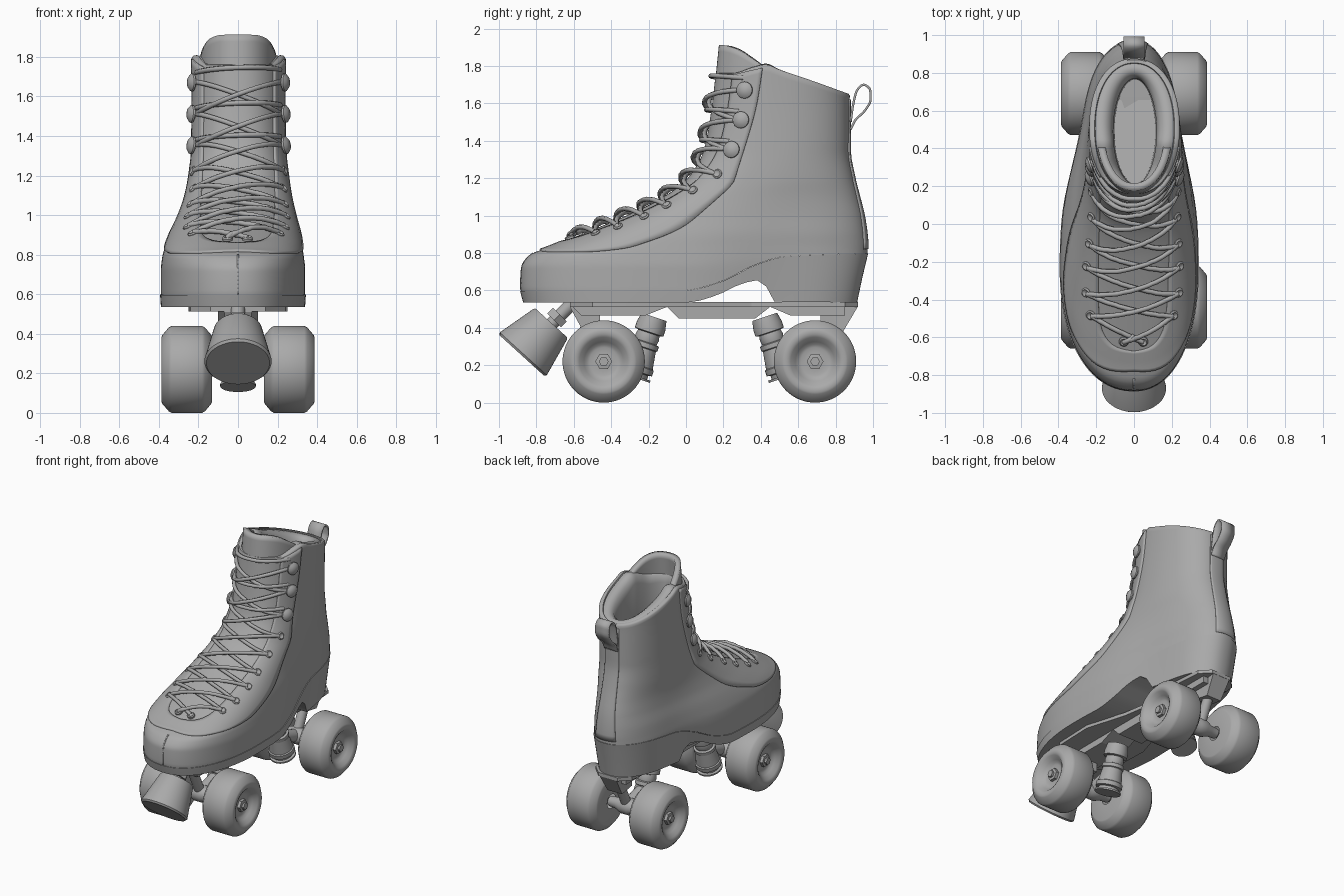
import bpy, bmesh, math
from mathutils import Vector

if "Cube" in bpy.data.objects:
    bpy.data.objects.remove(bpy.data.objects["Cube"])

grey = bpy.data.materials.new("plain_grey")
grey.use_nodes = True
grey.diffuse_color = (0.4, 0.4, 0.4, 1)
grey.node_tree.nodes["Principled BSDF"].inputs["Base Color"].default_value = (0.4, 0.4, 0.4, 1)


# ---------- helpers ----------
def finish(obj, angle=35):
    obj.data.materials.append(grey)
    bpy.ops.object.select_all(action="DESELECT")
    obj.select_set(True)
    bpy.context.view_layer.objects.active = obj
    bpy.ops.object.shade_smooth_by_angle(angle=math.radians(angle))
    return obj


def make(name, verts, faces, thickness=0, angle=35):
    mesh = bpy.data.meshes.new(name)
    mesh.from_pydata([tuple(v) for v in verts], [], faces)
    bm = bmesh.new()
    bm.from_mesh(mesh)
    bmesh.ops.remove_doubles(bm, verts=bm.verts, dist=0.0001)
    bmesh.ops.recalc_face_normals(bm, faces=bm.faces)
    bm.to_mesh(mesh)
    bm.free()
    obj = bpy.data.objects.new(name, mesh)
    bpy.context.collection.objects.link(obj)
    if thickness:
        mod = obj.modifiers.new("thickness", "SOLIDIFY")
        mod.thickness, mod.offset = thickness, 0
    return finish(obj, angle)


def grid_faces(rows, cols, closed):
    return [(r * cols + c, r * cols + (c + 1) % cols, (r + 1) * cols + (c + 1) % cols, (r + 1) * cols + c)
            for r in range(rows - 1) for c in range(cols if closed else cols - 1)]


def sheet(name, rows, thickness):
    return make(name, sum(rows, []), grid_faces(len(rows), len(rows[0]), False), thickness)


def lathe(name, profile, origin, axis, segs=32, angle=35):
    turn = Vector(axis).to_track_quat("Z", "Y")
    verts = [Vector(origin) + turn @ Vector((r * math.cos(k * math.tau / segs), r * math.sin(k * math.tau / segs), t))
             for r, t in profile for k in range(segs)]
    return make(name, verts, grid_faces(len(profile), segs, True), angle=angle)


def rod(name, start, end, r, segs=20):
    d = Vector(end) - Vector(start)
    return lathe(name, [(0, 0), (r, 0), (r, d.length), (0, d.length)], start, d, segs)


def beam(name, stations):
    """Box sections (y, half width, low z, high z) lofted along y."""
    verts = [(sx * w, y, z) for y, w, lo, hi in stations for sx, z in ((-1, lo), (1, lo), (1, hi), (-1, hi))]
    n = len(verts)
    faces = grid_faces(len(stations), 4, True) + [(0, 1, 2, 3), (n - 4, n - 3, n - 2, n - 1)]
    return make(name, verts, faces, angle=20)


def tube(name, points, r):
    data = bpy.data.curves.new(name, "CURVE")
    data.dimensions, data.bevel_depth, data.bevel_resolution = "3D", r, 2
    spline = data.splines.new("POLY")
    spline.points.add(len(points) - 1)
    for slot, p in zip(spline.points, points):
        slot.co = (*p, 1)
    obj = bpy.data.objects.new(name, data)
    bpy.context.collection.objects.link(obj)
    bpy.ops.object.select_all(action="DESELECT")
    obj.select_set(True)
    bpy.context.view_layer.objects.active = obj
    bpy.ops.object.convert(target="MESH")
    return finish(bpy.context.object, 60)


def smooth(rows, t):
    """Smooth, overshoot-free interpolation keyed on the first column."""
    t = min(max(t, rows[0][0]), rows[-1][0])
    i = next(k for k in range(len(rows) - 1) if t <= rows[k + 1][0])

    def slope(k, c):
        return (rows[k + 1][c] - rows[k][c]) / (rows[k + 1][0] - rows[k][0])

    def tangent(k, c):
        if k == 0 or k == len(rows) - 1:
            return slope(min(k, len(rows) - 2), c)
        a, b = slope(k - 1, c), slope(k, c)
        return 2 * a * b / (a + b) if a * b > 0 else 0
    h = rows[i + 1][0] - rows[i][0]
    u = (t - rows[i][0]) / h
    return [rows[i][c] * (1 + 2 * u) * (1 - u) ** 2 + rows[i + 1][c] * u * u * (3 - 2 * u)
            + h * u * (1 - u) * ((1 - u) * tangent(i, c) - u * tangent(i + 1, c)) for c in range(1, len(rows[0]))]


# ---------- boot surface: height, toe y, heel y, widest y, right and left widths, bluntness, waist ----------
SECTIONS = [
    (.53, -.865, .91, -.22, .385, .335, 2.2, .16), (.62, -.885, .925, -.22, .39, .34, 2.2, .16),
    (.72, -.88, .955, -.22, .39, .34, 2.2, .14), (.79, -.835, .97, -.2, .383, .333, 2.3, .12),
    (.83, -.735, .97, -.17, .372, .327, 2.4, .11), (.9, -.56, .965, -.05, .345, .315, 2.5, .1),
    (1, -.32, .95, .1, .3, .29, 2.6, .08), (1.1, -.12, .925, .25, .268, .27, 2.7, .05),
    (1.2, .01, .9, .38, .25, .257, 2.7, .02), (1.35, .095, .875, .46, .238, .245, 2.5, 0),
    (1.6, .14, .875, .5, .235, .24, 2.3, 0), (1.92, .175, .9, .53, .24, .245, 2.2, 0)]
SEAM = [(-1, .595), (0, .6), (.2, .65), (.35, .73), (.5, .78), (1, .8)]
UNDER = [(-1, .535), (0, .535), (.15, .57), (.3, .64), (.38, .655), (.42, .62), (.47, .54), (1, .535)]
RIM = [(0, 1.75), (.24, 1.75), (.36, 1.785), (.42, 1.797), (.5, 1.77), (.7, 1.705), (.9, 1.635)]
TONGUE_TOP = [(0, 1.91), (.2, 1.91), (.26, 1.895), (.35, 1.845), (.46, 1.77)]


def surf(a, z):
    y0, y1, ym, wr, wl, n, pinch = smooth(SECTIONS, z)
    s, c = math.sin(a), math.cos(a)
    if c < 0:
        n = 2.2
    y = ym - (ym - y0 if c > 0 else y1 - ym) * math.copysign(abs(c) ** (2 / n), c)
    x = (wl if s > 0 else -wr) * abs(s) ** (2 / n)
    return Vector((x * (1 - pinch * math.exp(-((y - .5) / .3) ** 2)), y, z))


def angle_at_y(y, z):
    y0, _, ym, _, _, n, _ = smooth(SECTIONS, z)
    return math.acos(min(max((ym - y) / (ym - y0), 0), 1) ** (n / 2))


def angle_at_x(x, z):
    _, _, _, wr, wl, n, _ = smooth(SECTIONS, z)
    return math.asin((2 * x / (wr + wl)) ** (n / 2))


def normal_at(a, z):
    n = (surf(a + .01, z) - surf(a - .01, z)).cross(surf(a, z + .01) - surf(a, z - .01)).normalized()
    return n if n.dot(surf(a, z) - Vector((0, .5, z - .1))) > 0 else -n


def inside(p):
    y0, _, ym, wr, wl, n, _ = smooth(SECTIONS, p.z)
    return (abs(p.x) / (wl if p.x > 0 else wr)) ** n + (max(ym - p.y, 0) / (ym - y0)) ** n < 1


N, LEVELS = 112, 70
ANGLES = [k * math.tau / N for k in range(N)]
seam = [smooth(SEAM, surf(a, .7).y)[0] for a in ANGLES]
rim = [smooth(RIM, surf(a, 1.75).y)[0] for a in ANGLES]

# boot upper with padded collar and lining
rows = []
for k in range(LEVELS + 1):
    t = (k / LEVELS) ** 1.6
    rows.append([surf(a, lo + (hi - lo) * t) for a, lo, hi in zip(ANGLES, seam, rim)])
for f, dz in ((.06, .01), (.22, .012), (.25, .002), (.3, .01), (.6, .016), (.85, 0), (1, -.05), (1.02, -.4), (1.05, -.9)):
    rows.append([p.lerp(Vector((.005 + .115 * math.sin(a), .49 - .28 * math.cos(a), p.z)), f) + Vector((0, 0, dz))
                 for p, a in zip(rows[LEVELS], ANGLES)])
count = len(rows) * N
make("boot_upper", sum(rows, []), grid_faces(len(rows), N, True) + [tuple(range(count - N, count))], angle=50)

# tongue rising out of the collar
rows = []
for k in range(13):
    rows.append([])
    for j in range(-14, 15):
        a = j * .09
        top = smooth(TONGUE_TOP, surf(a, 1.85).y + .02)[0]
        p = surf(a, 1.5 + (top - 1.5) * k / 12)
        rows[-1].append(Vector((p.x * .76, p.y + .022, p.z)))
sheet("tongue", rows, .04)

# sole with arched waist and heel block
rows = []
for t in (0, .5, 1):
    rows.append([])
    for a, hi in zip(ANGLES, seam):
        lo = smooth(UNDER, surf(a, .56).y)[0]
        p = surf(a, lo + (hi - lo) * t)
        rows[-1].append(Vector((p.x * 1.012, p.y + (-.004 if p.y < 0 else .004), p.z)))
under = [tuple(dict.fromkeys((i, i + 1, (N - i - 1) % N, (N - i) % N))) for i in range(N // 2)]
lid = [tuple(2 * N + i for i in f) for f in under]
make("sole_and_heel", sum(rows, []), grid_faces(3, N, True) + under + lid)

# eyestay overlay around the throat, mirrored about the toe
THROAT = [(0, .855), (.1, .862), (.16, .885), (.18, .93), (.185, 1), (.185, 1.12), (.18, 1.25), (.175, 1.5), (.175, 1.75)]
EDGE = [(-.9, .815), (-.7, .805), (-.55, .805), (-.3, .83), (0, .95), (.2, 1.12), (.31, 1.35), (.38, 1.6), (.41, 1.79)]
inner = [(k, angle_at_x(x, z), z) for k, (x, z) in enumerate(THROAT)]
outer = [(k, angle_at_y(y, z), z) for k, (y, z) in enumerate(EDGE)]
rows = []
for k in range(-56, 57):
    (a0, z0), (a1, z1) = smooth(inner, abs(k) / 7), smooth(outer, abs(k) / 7)
    side = 1 if k >= 0 else -1
    rows.append([surf(side * (a0 + (a1 - a0) * j / 8), z0 + (z1 - z0) * j / 8) for j in range(9)])
sheet("eyestay", rows, .018)

# toe seam, back strip and pull loop
sheet("toe_seam", [[surf(j * .006, .6 + k * .02) for j in (-1, 1)] for k in range(11)], .005)
sheet("back_strip", [[surf(math.pi + j * .05, .82 + k * .04) for j in range(-4, 5)] for k in range(21)], .014)
LOOP = [(0, .88, 1.46), (1, .905, 1.51), (2, .955, 1.56), (3, .987, 1.62), (4, .985, 1.67),
        (5, .95, 1.7), (6, .915, 1.67), (7, .895, 1.6), (8, .88, 1.5)]
sheet("pull_loop", [[Vector((x, *smooth(LOOP, k / 4))) for x in (-.055, 0, .055)] for k in range(33)], .012)

# eyelets, hooks and laces
HOLES = [(-.62, .875), (-.48, .9), (-.36, .935), (-.22, .99), (-.1, 1.05), (.04, 1.13), (.17, 1.22),
         (.25, 1.35), (.3, 1.51), (.32, 1.67)]
for k, (y, z) in enumerate(HOLES):
    for side in (-1, 1):
        a = side * angle_at_y(y, z)
        if k < 7:
            shape = [(.012, 0), (.026, 0), (.026, .012), (.019, .018), (.011, .012), (0, .01)]
        else:
            shape = [(0, 0), (.026, 0), (.026, .016), (.045, .018), (.045, .028), (.028, .042), (0, .046)]
        lathe("eyelet" if k < 7 else "lace_hook", shape, surf(a, z), normal_at(a, z), 16)


def lace(start, end, k, arch):
    away = Vector((0, -.45, .9)).lerp(Vector((0, -1, .1)), min(k / 7, 1)).normalized()
    points = []
    for j in range(25):
        p = start.lerp(end, j / 24)
        while inside(p):
            p = p + away * .004
        points.append(p + away * (.012 + arch * math.sin(math.pi * j / 24)))
    tube("lace", points, .013)


def hole(k, side, dz=0):
    y, z = HOLES[k]
    return surf(side * angle_at_y(y, z + dz), z + dz)


for k in range(len(HOLES) - 1):
    lace(hole(k, -1), hole(k + 1, 1), k, .028)
    lace(hole(k, 1), hole(k + 1, -1), k, .004)
for k, lift in ((0, 0), (7, .03), (8, .03), (9, .05)):
    lace(hole(k, -1, lift), hole(k, 1, lift + .015), k, .012)

# mounting plate and its ribbed underside
WIDTHS = [(-.62, .14), (-.5, .24), (-.2, .25), (.1, .16), (.35, .12), (.6, .17), (.85, .15), (.92, .08)]
beam("mounting_plate", [(y, w, .512, .537) for y, w in WIDTHS])
RIB = [(-.62, .525), (-.56, .465), (-.22, .465), (-.1, .512), (-.04, .45), (.37, .45), (.45, .512), (.56, .465), (.85, .465)]
beam("plate_rib", [(y, .1, z, .53) for y, z in RIB])
beam("rear_pivot_mount", [(.72, .06, .4, .53), (.84, .06, .38, .53), (.92, .07, .515, .53)])
beam("front_pivot_mount", [(-.62, .07, .51, .53), (-.56, .06, .4, .53), (-.46, .06, .4, .53)])

# trucks and wheels, mirrored front to back
KINGPIN = [(0, -.03), (.07, -.03), (.08, .02), (.08, .055), (.06, .06), (.065, .085), (.06, .11), (.075, .115), (.075, .14),
           (.068, .145), (.082, .24), (.09, .245), (.09, .275), (.07, .28), (.07, .3), (.09, .3), (.09, .312), (0, .312)]
WHEEL = [(.05, 0), (.165, 0), (.175, .004), (.212, .035), (.22, .05), (.22, .203), (.212, .218), (.175, .25), (.165, .254),
         (.145, .254), (.13, .246), (.105, .22), (.09, .206), (.075, .2), (.05, .2), (0, .2)]
HUB = [(0, .17), (.045, .17), (.045, .222), (.026, .225), (.026, .24), (0, .24)]
for end, label in ((1, "front"), (-1, "rear")):
    def at(y, z, x=0):
        return Vector((x, .125 + end * y, z))
    lathe(label + "_kingpin", KINGPIN, at(-.305, .43), at(-.405, .13) - at(-.305, .43))
    rod(label + "_axle", at(-.565, .22, -.3), at(-.565, .22, .3), .025)
    lathe(label + "_hanger", [(0, -.14), (.035, -.14), (.04, -.08), (.06, -.03), (.06, .03), (.04, .08), (.035, .14), (0, .14)],
          at(-.565, .22), (1, 0, 0))
    rod(label + "_hanger_arm", at(-.565, .22), at(-.36, .28), .045)
    rod(label + "_pivot_pin", at(-.565, .22), at(-.66, .42), .035)
    for side in (-1, 1):
        lathe(label + "_wheel", WHEEL, at(-.565, .22, side * .132), (side, 0, 0), 64, 30)
        lathe(label + "_axle_nut", HUB, at(-.565, .22, side * .132), (side, 0, 0), 6)

# toe stop
lathe("toe_stop", [(0, 0), (.16, 0), (.17, .012), (.122, .225), (.115, .235), (0, .235)], (0, -.878, .252), (0, .15, .165), 48)
rod("toe_stop_stem", (0, -.76, .38), (0, -.61, .53), .035)
rod("toe_stop_nut", (0, -.705, .44), (0, -.675, .47), .06, 6)
